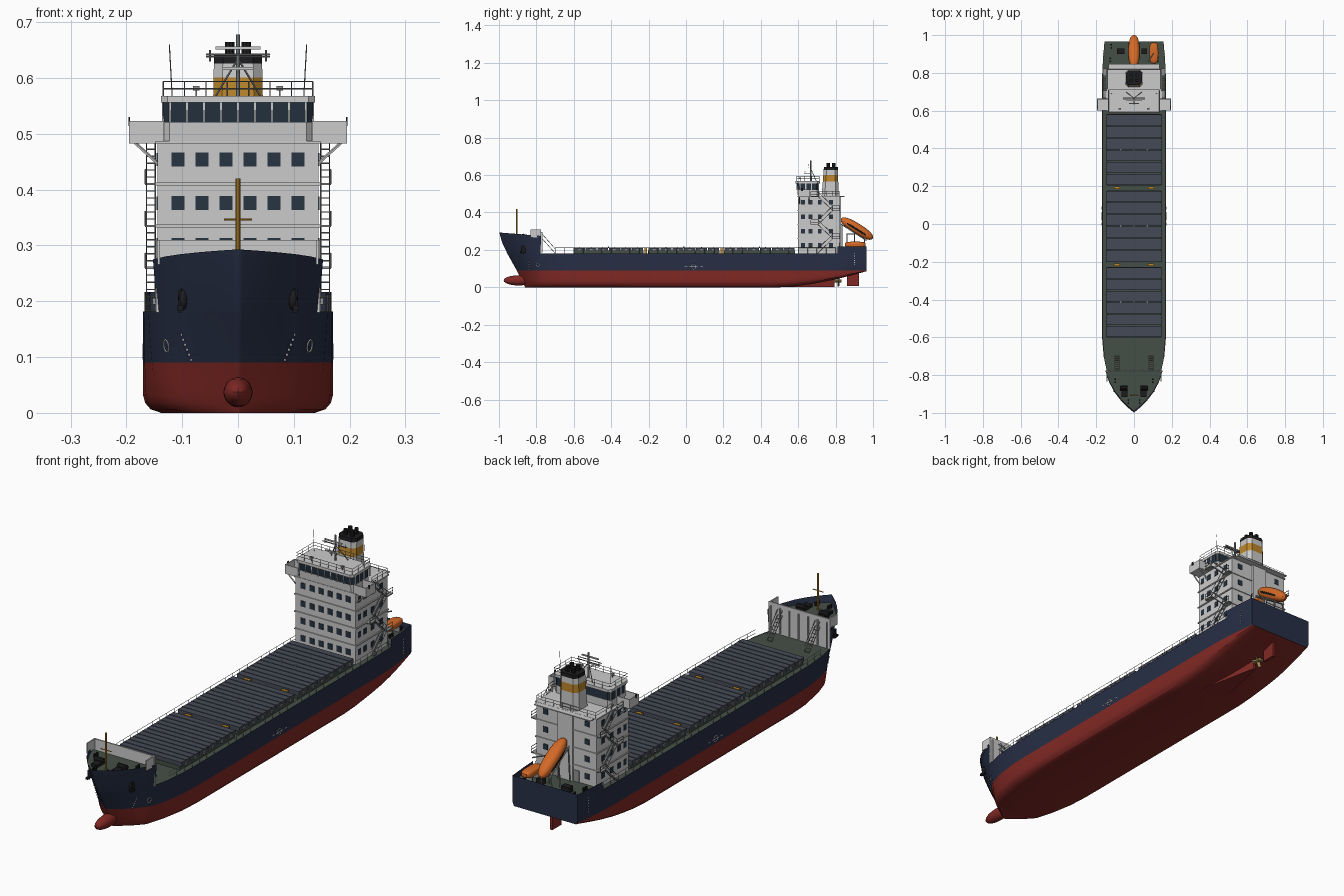
import bpy, bmesh, math
from mathutils import Vector, Matrix

if "Cube" in bpy.data.objects:
    bpy.data.objects.remove(bpy.data.objects["Cube"])

COL = dict(navy=(.02, .028, .06), red=(.22, .022, .018), white=(.62, .63, .6), deck=(.06, .08, .062),
           hatch=(.06, .068, .092), glass=(.02, .035, .055), orange=(.65, .14, .02), amber=(.5, .24, .025),
           black=(.012, .012, .014), steel=(.28, .29, .29), brass=(.4, .28, .1), mark=(.7, .7, .7))

def finish(name, bm, col, smooth=False):
    me = bpy.data.meshes.new(name)
    bm.to_mesh(me); bm.free()
    ob = bpy.data.objects.new(name, me)
    bpy.context.collection.objects.link(ob)
    m = bpy.data.materials.get(col) or bpy.data.materials.new(col)
    m.diffuse_color = (*COL[col], 1)
    m.use_nodes = True
    m.node_tree.nodes["Principled BSDF"].inputs["Base Color"].default_value = m.diffuse_color
    me.materials.append(m)
    if smooth:
        bpy.ops.object.select_all(action='DESELECT')
        bpy.context.view_layer.objects.active = ob
        ob.select_set(True)
        bpy.ops.object.shade_smooth_by_angle(angle=math.radians(30))
    return ob

def boxes(name, items, col, rot=None):
    bm = bmesh.new()
    for x, y, z, sx, sy, sz in items:
        m = Matrix.Translation((x, y, z)) @ (rot or Matrix()) @ Matrix.Diagonal((sx, sy, sz, 1))
        bmesh.ops.create_cube(bm, size=1, matrix=m)
    return finish(name, bm, col)

def rods(name, segs, r, col, sides=5):
    bm = bmesh.new()
    for p, q in segs:
        p, q = Vector(p), Vector(q)
        m = Matrix.Translation((p + q) / 2) @ (q - p).to_track_quat('Z', 'Y').to_matrix().to_4x4()
        bmesh.ops.create_cone(bm, cap_ends=True, segments=sides, radius1=r, radius2=r, depth=(q - p).length, matrix=m)
    return finish(name, bm, col, sides > 6)

def loft(name, rows, col, mirror=False, smooth=False, caps=False):
    bm = bmesh.new()
    g = [[bm.verts.new(p) for p in r] for r in rows]
    for a, b in zip(g, g[1:]):
        for j in range(len(a) - 1):
            bm.faces.new((a[j], b[j], b[j + 1], a[j + 1]))
    if caps:
        bm.faces.new(g[0][:-1]); bm.faces.new(g[-1][:-1])
    bmesh.ops.remove_doubles(bm, verts=bm.verts, dist=1e-5)
    if caps:
        bmesh.ops.recalc_face_normals(bm, faces=bm.faces)
    ob = finish(name, bm, col, smooth)
    if mirror:
        ob.modifiers.new('mirror', 'MIRROR')
    return ob

def prism(name, layers, col, smooth=False):
    # layers: (outline, z) pairs stacked upward
    return loft(name, [[(x, y, z) for x, y in o + o[:1]] for o, z in layers], col, caps=True, smooth=smooth)

def ellipsoid(name, loc, size, col, rot=0, power=1):
    bm = bmesh.new()
    bmesh.ops.create_uvsphere(bm, u_segments=20, v_segments=12, radius=1)
    for v in bm.verts:
        v.co = [math.copysign(abs(c) ** power, c) for c in v.co]
    bm.transform(Matrix.Translation(loc) @ Matrix.Rotation(rot, 4, 'X') @ Matrix.Diagonal((*size, 1)))
    return finish(name, bm, col, True)

def rail(path, h=.026, step=.04):
    segs = []
    for p, q in zip(path, path[1:]):
        p, q = Vector(p), Vector(q)
        n = max(1, round((q - p).length / step))
        segs += [(p.lerp(q, i / n), p.lerp(q, i / n) + Vector((0, 0, h))) for i in range(n + 1)]
        segs += [(p + Vector((0, 0, h * f)), q + Vector((0, 0, h * f))) for f in (.5, 1)]
    return segs

def chamfer(x, y0, y1, c):
    return [(x - c, y0), (x, y0 + c), (x, y1 - c), (x - c, y1), (c - x, y1), (-x, y1 - c), (-x, y0 + c), (c - x, y0)]

# ---- hull form
STEM = [(0, -.86), (.09, -.905), (.18, -.955), (.25, -.988), (.3, -1)]
def hull(Y, z, inset=0):
    for (a, ya), (b, yb) in zip(STEM, STEM[1:]):
        if a <= z <= b:
            yf = ya + (yb - ya) * (z - a) / (b - a)
    y = Y + (yf + 1) * max(0, 1 - (Y + 1) / .225)
    b = .17 * (1 - max(0, 1 - (Y + 1) / .5) ** (2 + 6.5 * z))
    b *= 1 - (.08 if z > .1 else .12) * max(0, (Y - .7) / .265) ** 2
    return (b * (1 - inset), y, z)
def keel(Y):
    return .086 * max(0, (Y - .5) / .465) ** 1.6
def fore_top(Y):
    return .275 + .018 * (-.775 - Y) / .225

ST = [-1, -.993, -.98, -.96, -.93, -.89, -.84, -.775, -.7, -.6, -.5, -.25, 0, .4, .5, .58, .66, .74, .81, .88, .965]
LOW = [(0, 1), (0, .19), (.07, .08), (.2, .02), (.35, 0), (.7, 0), (1, 0)]
FC = [Y for Y in ST if Y <= -.775]
PP = [Y for Y in ST if Y >= .81]
loft('hull_bottom', [[hull(Y, keel(Y) + (.09 - keel(Y)) * t, i) for t, i in LOW] for Y in ST], 'red', True, True)
loft('hull_sides', [[hull(Y, z) for z in (.09, .12, .15, .182)] for Y in ST], 'navy', True, True)
loft('forecastle_sides', [[hull(Y, .182 + (fore_top(Y) - .182) * f) for f in (0, .5, 1)] for Y in FC], 'navy', True, True)
loft('poop_bulwark', [[hull(Y, z) for z in (.182, .217)] for Y in PP], 'navy', True)

def across(p, s=1):
    return [(s * p[0], p[1], p[2]), (-s * p[0], p[1], p[2])]
loft('transom', [across(hull(.965, z), -1) for z in (.086, .101, .15, .217)], 'navy')
loft('main_deck', [across(hull(Y, .18)) for Y in ST], 'deck')
loft('forecastle_deck', [across(hull(Y, .262)) for Y in FC], 'deck')
loft('poop_deck', [across(hull(Y, .19)) for Y in PP], 'deck')
ellipsoid('bulbous_bow', (0, -.895, .037), (.026, .08, .027), 'red')

# ---- skeg, rudder, propeller
loft('skeg', [[(w, y, 0.001), (w, y, zt), (-w, y, zt), (-w, y, .001), (w, y, .001)]
              for y, w, zt in ((.5, .07, .01), (.65, .035, .03), (.795, .006, .05))], 'red', caps=True)
boxes('rudder', [(0, .893, .05, .012, .062, .085)], 'red')
rods('propeller_hub', [((0, .79, .034), (0, .832, .034))], .008, 'brass', 10)
for k in range(4):
    a = k * math.pi / 2 + .4
    boxes('propeller_blade', [(.017 * math.sin(a), .816, .034 + .017 * math.cos(a), .014, .003, .026)], 'brass',
          Matrix.Rotation(a, 4, 'Y') @ Matrix.Rotation(.5, 4, 'Z'))

# ---- cargo hatches
holds = [(-.6, -.228), (-.202, .178), (.204, .583)]
boxes('hatch_coamings', [(0, (a + b) / 2, .188, .284, b - a, .018) for a, b in holds], 'deck')
panels, ribs, lugs = [], [], []
for a, b in holds:
    w = (b - a) / 6
    for i in range(6):
        y = a + w * (i + .5)
        panels.append((0, y, .205, .296, w - .004, .018))
        ribs.append((0, y, .2145, .296, .003, .003))
        lugs += [(s * .15, y, .2, .006, .012, .012) for s in (-1, 1)]
    lugs += [(x, (a + b) / 2, .216, .006, .006, .005) for x in (-.07, 0, .07)]
boxes('hatch_covers', panels, 'hatch')
boxes('hatch_ribs', ribs, 'hatch')
boxes('hatch_cleats', lugs, 'steel')
boxes('hatch_gap_lockers', [(s * .09, y, .196, .03, .014, .03) for s in (-1, 1) for y in (-.215, .191)], 'amber')
segs = []
for s in (-1, 1):
    pts = [hull(Y, .182) for Y in (-.7, -.6, -.5, -.25, 0, .4, .6, .8)]
    segs += rail([(s * (x - .004), y, z) for x, y, z in pts], .03, .05)
rods('main_deck_rails', segs, .0011, 'steel', 4)

# ---- forecastle fittings
boxes('forecastle_bulkhead', [(0, -.778, .245, .294, .006, .13)], 'white')
boxes('breakwater_wings', [(s * .142, -.805, .288, .005, .055, .044) for s in (-1, 1)], 'white')
boxes('bulkhead_stiffeners', [(x * .045, -.772, .24, .004, .008, .11) for x in range(-3, 4)], 'white')
rods('foremast', [((0, -.905, .262), (0, -.905, .42))], .0042, 'amber', 8)
rods('foremast_yard', [((-.025, -.905, .346), (.025, -.905, .346))], .002, 'amber')
rods('windlass_drums', [((s * .035, -.87, .275), (s * .075, -.87, .275)) for s in (-1, 1)], .012, 'black', 10)
boxes('windlass_beds', [(s * .05, y, .268, .03, .03, .012) for s in (-1, 1) for y in (-.87, -.9)], 'black')
def bollards(name, spots, z):
    rods(name, [((s * x, y + d, z), (s * x, y + d, z + .016)) for x, y in spots for s in (-1, 1) for d in (-.008, .008)],
         .005, 'black', 8)
bollards('fore_bollards', [(.1, -.83), (.03, -.94)], .262)
bollards('aft_bollards', [(.125, .87), (.12, .94)], .19)

def stair(x, w, p, q, n):
    # p, q are (y, z) ends; gives stringers, hand rails and treads
    out = []
    for e in (-w, w):
        for up in (0, .024):
            out.append(((x + e, p[0], p[1] + up), (x + e, q[0], q[1] + up)))
    for i in range(n + 1):
        y, z = p[0] + (q[0] - p[0]) * i / n, p[1] + (q[1] - p[1]) * i / n
        out.append(((x - w, y, z), (x + w, y, z)))
    return out
rods('forecastle_stairs', sum([stair(s * .09, .011, (-.7, .182), (-.773, .265), 7) for s in (-1, 1)], []), .0016, 'steel')

# ---- anchors and hull marks
for s in (-1, 1):
    x, y, z = hull(-.885, .2)
    ellipsoid('hawse_pocket', (s * x, y, z + .005), (.009, .014, .02), 'black')
    boxes('anchor', [(s * (x + .005), y - .006, z - .012, .01, .03, .009), (s * (x + .005), y - .006, z, .007, .007, .04)], 'black')
    dots = [hull(-.885 + .004 * i, .095 + .009 * i) for i in range(6)] + [hull(.9, .12 + .012 * i) for i in range(6)]
    boxes('draft_marks', [(s * px, py, pz, .003, .006, .004) for px, py, pz in dots], 'mark')
    for Y, z, r in ((.04, .11, .013), (-.8, .12, .011)):
        c = hull(Y, z)
        ring = [hull(Y + r * math.cos(k * math.pi / 8), z + r * math.sin(k * math.pi / 8)) for k in range(17)]
        rods('hull_ring_mark', [((s * a[0], a[1], a[2]), (s * b[0], b[1], b[2])) for a, b in zip(ring, ring[1:])], .0015, 'mark')
    boxes('load_line_mark', [(s * .17, y, .11, .003, w, .003) for y, w in ((.04, .045), (.0, .014), (.085, .014))], 'mark')

# ---- accommodation block
DECKS = [.26, .335, .41, .485]
boxes('house', [(0, .71, .333, .288, .22, .306)], 'white')
boxes('house_deck_edges', [(0, .71, z, .296, .228, .005) for z in DECKS], 'white')
win = []
for z in (.226, .301, .376, .454):
    win += [((i - 2.5) * .043, .6, z, .023, .004, .025) for i in range(6)]
    win += [(s * .144, y, z, .004, .02, .024) for s in (-1, 1) for y in (.625, .665, .715, .775)]
    win += [(s * .1, .82, z, .022, .004, .024) for s in (-1, 1)]
boxes('house_windows', win, 'glass')
boxes('house_doors', [(s * .05, .82, .215, .026, .005, .05) for s in (-1, 1)], 'steel')
boxes('funnel_casing', [(0, .82, .335, .07, .018, .3)], 'white')

# ---- bridge and wings
prism('bridge_base', [(chamfer(.135, .598, .712, .012), .485), (chamfer(.135, .596, .712, .012), .52)], 'white')
prism('bridge_windows', [(chamfer(.134, .597, .711, .012), .52), (chamfer(.134, .591, .711, .012), .556)], 'glass')
prism('bridge_roof', [(chamfer(.138, .586, .716, .012), .556), (chamfer(.138, .586, .716, .012), .568)], 'white')
boxes('bridge_mullions', [(x * .0305, .594, .538, .003, .007, .036) for x in range(-4, 5)] +
      [(s * .134, y, .538, .004, .006, .036) for s in (-1, 1) for y in (.61, .64, .67, .709)], 'white')
wing, brace = [], []
for s in (-1, 1):
    wing += [(s * .168, .632, .486, .054, .062, .006), (s * .164, .602, .504, .062, .004, .039),
             (s * .193, .632, .504, .004, .062, .039), (s * .164, .662, .504, .062, .004, .039)]
    brace += [((s * .144, y, .447), (s * .186, y, .485)) for y in (.607, .657)]
boxes('bridge_wings', wing, 'white')
rods('wing_braces', brace, .003, 'white')
boxes('wing_lamps', [(s * .195, .62, .522, .003, .01, .016) for s in (-1, 1)], 'black')
o = [(-.134, .712), (-.134, .592), (.134, .592), (.134, .712), (-.134, .712)]
segs = rail([(x, y, .568) for x, y in o])
segs += rail([(x, y, .487) for x, y in ((-.142, .715), (-.142, .82), (.142, .82), (.142, .715))])
rods('roof_rails', segs, .0011, 'steel', 4)

# ---- outside stairs on both sides of the house
segs, plats = [], []
for s in (-1, 1):
    for k, (za, zb) in enumerate(zip([.182] + DECKS, DECKS)):
        ya, yb = ((.705, .785), (.785, .705))[k % 2]
        segs += stair(s * .156, .008, (ya, za), (yb, zb), 6)
        end = yb + (.018 if yb > ya else -.018)
        plats.append((s * .156, end, zb, .022, .04, .004))
        segs += rail([(s * .166, end - .02, zb), (s * .166, end + .02, zb)])
rods('house_stairs', segs, .0013, 'steel')
boxes('stair_landings', plats, 'steel')
aft = [(.0, .834, z, .27, .028, .004) for z in DECKS[1:]]
boxes('aft_balconies', aft[2:], 'white')

# ---- funnel
def fun(z):
    t = (z - .485) / .155
    return chamfer(.046 - .003 * t, .725 + .012 * t, .815 - .002 * t, .016)
for nm, a, b, c in (('base', .485, .565, 'white'), ('band', .565, .601, 'amber'), ('upper', .601, .626, 'white'), ('cap', .626, .642, 'black')):
    prism('funnel_' + nm, [(fun(a), a), (fun(b), b)], c)
rods('exhaust_pipes', [((x, y, .635), (x, y, .665)) for x in (-.015, .015) for y in (.76, .79)], .009, 'black', 10)

# ---- radar mast and aerials
M = .667
rods('radar_mast', [((0, M, .568), (0, M, .678))], .004, 'steel', 8)
rods('mast_struts', [((s * .04, M + .03, .568), (0, M, .635)) for s in (-1, 1)] +
     [((-.057, M, .638), (.057, M, .638)), ((-.057, M - .01, .642), (.057, M - .01, .642)),
      ((0, M, .61), (0, M - .035, .61))] + [((s * .05, M, .63), (s * .05, M, .65)) for s in (-1, 1)], .0018, 'steel')
boxes('radar_scanners', [(0, M - .012, .654, .08, .006, .005), (0, M - .03, .617, .055, .006, .005)], 'white')
rods('whip_aerials', [((s * .118, .69, .568), (s * .123, .69, .66)) for s in (-1, 1)], .001, 'steel', 4)
boxes('searchlights', [(s * .075, .61, .582, .012, .01, .008) for s in (-1, 1)] +
      [(s * .075, .61, .573, .003, .003, .012) for s in (-1, 1)], 'steel')

# ---- free-fall lifeboat, ramp, rescue boat
tilt = -math.radians(32)
ellipsoid('lifeboat', (0, .914, .314), (.03, .1, .028), 'orange', tilt, .85)
ellipsoid('lifeboat_fender', (0, .912, .311), (.0315, .08, .008), 'black', tilt, .7)
rods('launch_ramp', [((s * .02, .825, .34), (s * .02, .965, .25)) for s in (-1, 1)] +
     [((s * .02, y, z), (s * .028, y, .19)) for s in (-1, 1) for y, z in ((.835, .333), (.9, .292), (.955, .256))] +
     [((-.02, y, z), (.02, y, z)) for y, z in ((.835, .333), (.9, .292), (.955, .256))], .003, 'steel')
ellipsoid('rescue_boat', (.105, .905, .228), (.024, .056, .016), 'orange', 0, .6)
boxes('rescue_cradle', [(.105, y, .203, .04, .006, .03) for y in (.88, .93)], 'steel')
rods('rescue_davit', [((.075, .86, .19), (.075, .86, .285)), ((.075, .86, .285), (.105, .905, .285))], .003, 'steel')
boxes('mooring_winches', [(s * .07, .915, .202, .04, .028, .024) for s in (-1,)] + [(.055, .915, .202, .03, .028, .024)], 'black')
